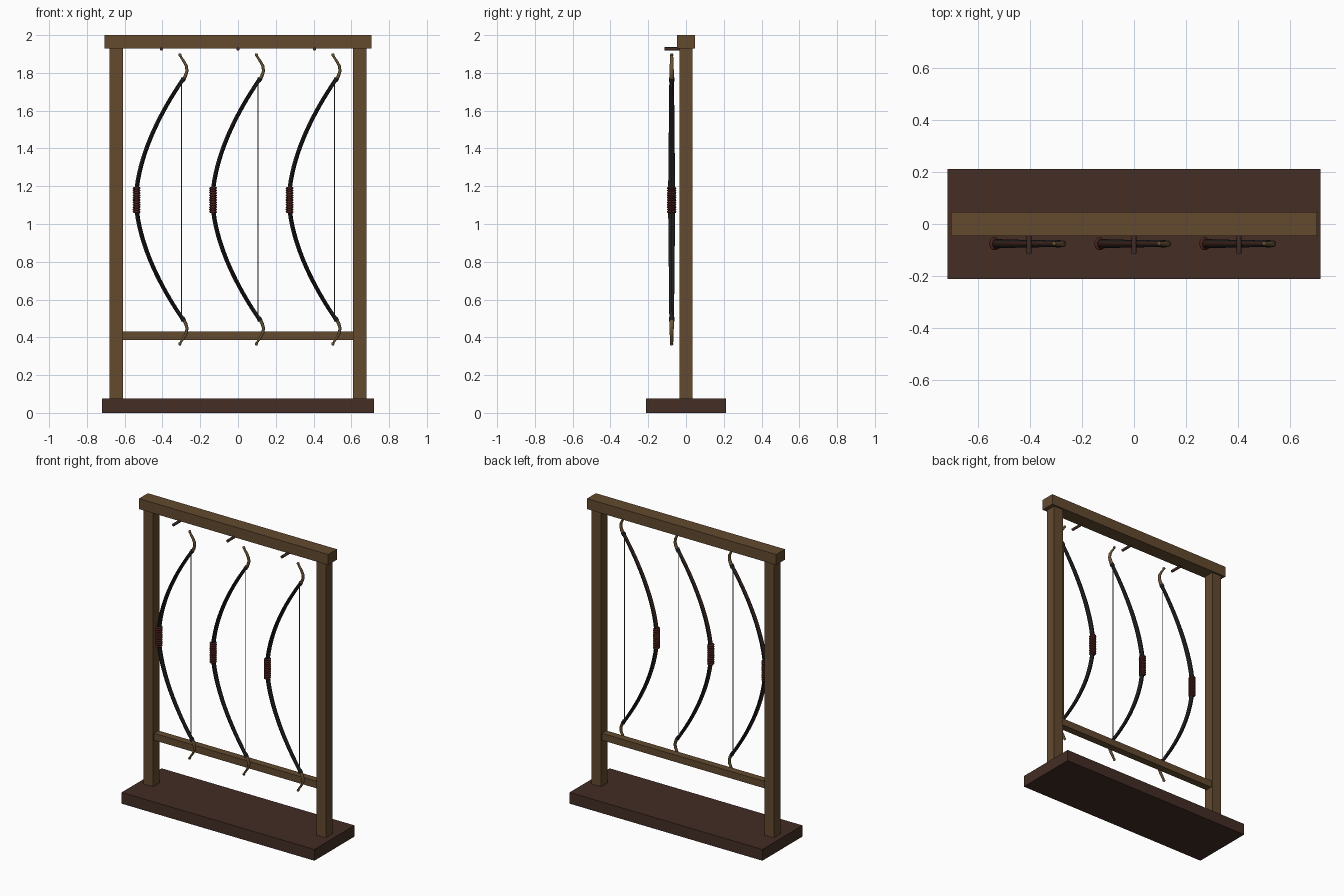
import bpy, bmesh, math
from mathutils import Vector

if "Cube" in bpy.data.objects:
    bpy.data.objects.remove(bpy.data.objects["Cube"])


def material(name, rgb):
    m = bpy.data.materials.new(name)
    m.diffuse_color = (*rgb, 1)
    m.use_nodes = True
    m.node_tree.nodes["Principled BSDF"].inputs["Base Color"].default_value = m.diffuse_color
    return m


WOOD = material("oak wood", (0.125, 0.068, 0.028))
DARK = material("dark walnut", (0.056, 0.026, 0.018))
HORN = material("black horn", (0.011, 0.012, 0.012))
SINEW = material("brown sinew", (0.042, 0.016, 0.011))
GRIP = material("red leather", (0.075, 0.016, 0.013))
TIP = material("tan horn tip", (0.14, 0.085, 0.035))
STRING = material("bow string", (0.10, 0.09, 0.075))


def finish(name, bm, mat, smooth=True):
    bmesh.ops.recalc_face_normals(bm, faces=bm.faces)
    me = bpy.data.meshes.new(name)
    bm.to_mesh(me)
    bm.free()
    me.materials.append(mat)
    ob = bpy.data.objects.new(name, me)
    bpy.context.collection.objects.link(ob)
    if smooth:
        bpy.ops.object.select_all(action='DESELECT')
        ob.select_set(True)
        bpy.context.view_layer.objects.active = ob
        bpy.ops.object.shade_smooth_by_angle(angle=math.radians(50))
    return ob


def box(name, x0, x1, y0, y1, z0, z1, mat):
    bm = bmesh.new()
    bmesh.ops.create_cube(bm, size=1)
    for v in bm.verts:
        v.co = ((x0 + x1) / 2 + v.co.x * (x1 - x0),
                (y0 + y1) / 2 + v.co.y * (y1 - y0),
                (z0 + z1) / 2 + v.co.z * (z1 - z0))
    return finish(name, bm, mat, False)


def sweep(name, path, radii, mat, origin, segs=10, shift=0.0):
    """Oval section swept along an (x, z) path; radii are (thickness, width)."""
    bm = bmesh.new()
    rings = []
    for i, (x, z) in enumerate(path):
        a, b = path[max(i - 1, 0)], path[min(i + 1, len(path) - 1)]
        t = Vector((b[0] - a[0], b[1] - a[1])).normalized()
        n = Vector((-t.y, t.x))
        ring = []
        for k in range(segs):
            ang = math.tau * k / segs
            d = shift + radii[i][0] * math.cos(ang)
            ring.append(bm.verts.new((origin[0] + x + n.x * d,
                                      origin[1] + radii[i][1] * math.sin(ang),
                                      z + n.y * d)))
        rings.append(ring)
    for r, s in zip(rings, rings[1:]):
        for k in range(segs):
            j = (k + 1) % segs
            bm.faces.new((r[k], r[j], s[j], s[k]))
    bm.faces.new(rings[0])
    bm.faces.new(rings[-1])
    return finish(name, bm, mat)


# Rack frame
box("base", -0.72, 0.72, -0.213, 0.213, 0, 0.076, DARK)
for side, s in (("left", -1), ("right", 1)):
    box(side + "_post", s * 0.645 - 0.035, s * 0.645 + 0.035, -0.035, 0.035, 0.076, 1.93, WOOD)
box("top_beam", -0.706, 0.706, -0.047, 0.047, 1.929, 2.0, WOOD)
box("lower_rail", -0.61, 0.61, -0.024, 0.024, 0.385, 0.432, WOOD)

MID, HALF, BOW_Y = 1.13, 0.635, -0.076
N = 36
ts = [-1 + 2 * i / N for i in range(N + 1)]
limb = [(-0.134 + 0.25 * abs(t) ** 1.75, MID + HALF * t) for t in ts]
limb_r = [(0.011 - 0.003 * abs(t), 0.020 - 0.007 * abs(t)) for t in ts]
strip_r = [(0.004, 0.011 - 0.004 * abs(t)) for t in ts]
tip = [(0.113, 1.758), (0.127, 1.785), (0.135, 1.81), (0.132, 1.835),
       (0.119, 1.86), (0.104, 1.882), (0.097, 1.896)]
tip_r = [(0.009, 0.013), (0.009, 0.013), (0.008, 0.012), (0.008, 0.011),
         (0.007, 0.010), (0.006, 0.009), (0.005, 0.007)]

# Grip winding: alternating ridges and grooves
COILS = 11
grip, grip_r = [], []
for i in range(COILS * 4 + 1):
    z = 1.058 + 0.138 * i / (COILS * 4)
    ridge = abs(math.sin(math.pi * i / 4))
    grip.append((-0.132, z))
    grip_r.append((0.015 + 0.006 * ridge, 0.020 + 0.005 * ridge))

# Three bows and their pegs
for label, cx in (("left", -0.405), ("middle", 0.0), ("right", 0.405)):
    o = (cx, BOW_Y)
    sweep(label + "_bow_limbs", limb, limb_r, HORN, o)
    sweep(label + "_bow_backing", limb, strip_r, SINEW, o, 8, 0.0085)
    sweep(label + "_bow_grip", grip, grip_r, GRIP, o, 16)
    sweep(label + "_bow_string", [(0.107, 0.485), (0.107, 1.775)], [(0.0025, 0.0025)] * 2, STRING, o, 6)
    for end, flip in (("upper", False), ("lower", True)):
        def f(z):
            return 2 * MID - z if flip else z
        sweep(f"{label}_{end}_tip", [(x, f(z)) for x, z in tip], tip_r, TIP, o)
        # Binding where the string meets the limb
        sweep(f"{label}_{end}_binding", [(0.109, f(1.756)), (0.119, f(1.773))],
              [(0.012, 0.016)] * 2, HORN, o)
        # Rounded end of the tip
        bm = bmesh.new()
        bmesh.ops.create_uvsphere(bm, u_segments=10, v_segments=6, radius=0.009)
        bmesh.ops.translate(bm, verts=bm.verts, vec=(cx + 0.097, BOW_Y, f(1.895)))
        finish(f"{label}_{end}_knob", bm, TIP)
    # Peg
    bm = bmesh.new()
    bmesh.ops.create_cone(bm, cap_ends=True, segments=12, radius1=0.009, radius2=0.009, depth=0.085)
    for v in bm.verts:
        v.co = (cx + v.co.x, -0.0705 + v.co.z, 1.927 + v.co.y)
    finish(label + "_peg", bm, DARK)
